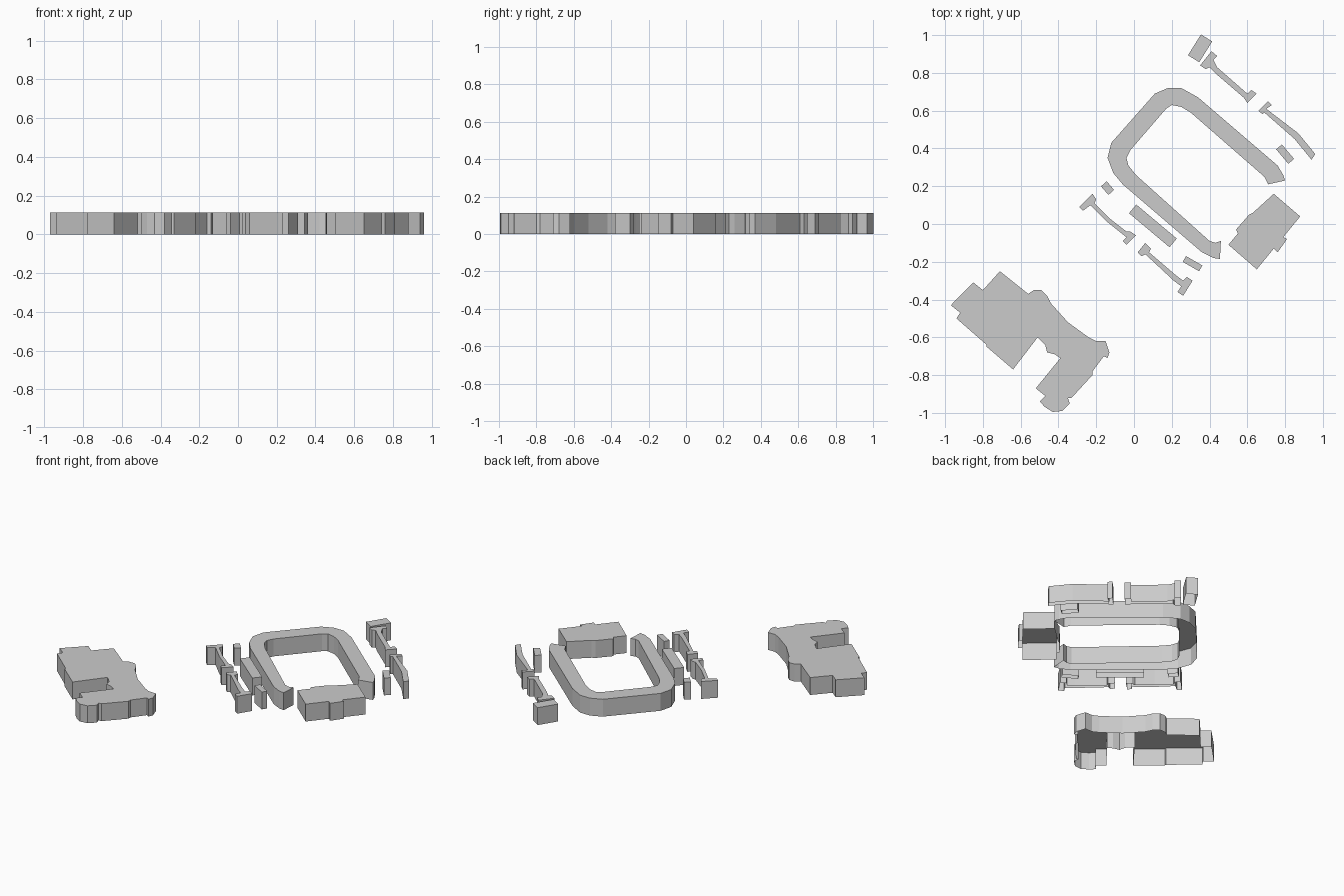
import bpy
import bmesh
from math import cos, sin, radians

cube = bpy.data.objects.get("Cube")
if cube:
    bpy.data.objects.remove(cube, do_unlink=True)

HEIGHT = 0.112
CENTIMETRE = 0.01   # footprints are written in hundredths of a unit

material = bpy.data.materials.new("plain grey")
material.use_nodes = True
grey = (0.6, 0.6, 0.6, 1.0)
material.diffuse_color = grey
material.node_tree.nodes["Principled BSDF"].inputs["Base Color"].default_value = grey


def signed_area(outline):
    following = outline[1:] + outline[:1]
    return sum(a[0] * b[1] - b[0] * a[1] for a, b in zip(outline, following))


def extrude_footprint(name, outline):
    """Raise walls along an outline and cap them with a flat roof; the underside stays open."""
    if signed_area(outline) < 0:
        outline = outline[::-1]
    bm = bmesh.new()
    lower = [bm.verts.new((x * CENTIMETRE, y * CENTIMETRE, 0)) for x, y in outline]
    upper = [bm.verts.new((v.co.x, v.co.y, HEIGHT)) for v in lower]
    for i in range(len(outline)):
        previous = i - 1
        bm.faces.new((lower[previous], lower[i], upper[i], upper[previous]))
    bm.faces.new(upper)
    mesh = bpy.data.meshes.new(name)
    bm.to_mesh(mesh)
    bm.free()
    mesh.materials.append(material)
    obj = bpy.data.objects.new(name, mesh)
    bpy.context.collection.objects.link(obj)
    return obj


def block(name, x, y, length, width, degrees):
    """Rectangular footprint turned about its centre."""
    c, s = cos(radians(degrees)), sin(radians(degrees))
    corners = []
    for along, across in ((-1, -1), (1, -1), (1, 1), (-1, 1)):
        u, v = along * length / 2, across * width / 2
        corners.append((x + u * c - v * s, y + u * s + v * c))
    extrude_footprint(name, corners)


# Horseshoe grandstand: outer edge, then back along the inner edge
extrude_footprint("horseshoe_stand", [
    (46, -9), (45.5, -18.5), (42, -18), (36, -15), (-6, 21), (-11, 27), (-14, 35),
    (-12, 43), (11, 69), (18, 72), (25, 72), (34, 67), (76, 31), (79, 26),
    (80, 23), (71, 21), (69, 25), (30, 59), (25, 62), (20, 63), (17, 61),
    (-2, 39), (-4, 35), (-3, 31), (1, 26), (40, -9), (43, -10)])

# Large L-shaped hall
extrude_footprint("main_hall", [
    (-71, -25), (-56, -37), (-53, -35), (-49, -35), (-46, -38), (-44, -42),
    (-35, -52), (-24, -60), (-20, -62), (-15, -62), (-13, -68), (-14, -71),
    (-16, -70), (-22, -78), (-22, -80), (-33, -92), (-35, -92), (-34, -95),
    (-38, -99), (-43, -99.5), (-47, -97), (-50, -94), (-47, -91), (-52, -87),
    (-39, -71), (-42, -69), (-46, -68), (-47, -64), (-51, -60), (-64, -77),
    (-78, -65), (-78, -64), (-94, -50), (-92, -47), (-97, -43), (-85, -31),
    (-80, -35)])

# Stepped building closing the open end of the horseshoe
extrude_footprint("end_building", [
    (74, 16), (88, 4), (79, -7), (81, -8), (76, -15), (74, -13), (65, -24),
    (50, -11), (55, -5), (54, -3), (61, 5), (63, 6)])

# Long boundary stands with wider end posts
extrude_footprint("back_stand", [
    (41, 91.5), (44, 89), (42, 87), (44, 83), (60, 69), (62, 71), (65, 69),
    (60, 64), (58, 67), (44, 79), (40, 83), (38, 82), (35, 84)])
extrude_footprint("back_curved_stand", [
    (71, 65), (73, 63), (70, 61), (87, 48), (96, 37), (94, 34), (85, 45),
    (69, 59), (68, 58), (66, 60)])
extrude_footprint("front_stand", [
    (-22, 16), (-20, 13), (-21, 11), (-13, 3), (-4, -4), (-2, -4), (1, -6),
    (-4, -11), (-6, -9), (-4, -7), (-14, 1), (-23, 10), (-27, 7), (-29, 9)])
extrude_footprint("front_curved_stand", [
    (6, -10), (9, -13), (8, -15), (22, -27), (26, -30), (28, -28), (31, -30),
    (26, -38), (23, -36), (25, -33), (21, -30), (6, -16), (4, -17), (2, -15)])

# Small rectangular blocks
block("corner_booth", 35, 93, 13, 7, 58)
block("back_hut", 80, 37, 10, 4, -50)
block("front_hut", -14, 19, 6, 4, -49)
block("long_terrace", 10, -1, 28, 6, -40)
block("front_kiosk", 31, -21, 10, 3.5, -30)
